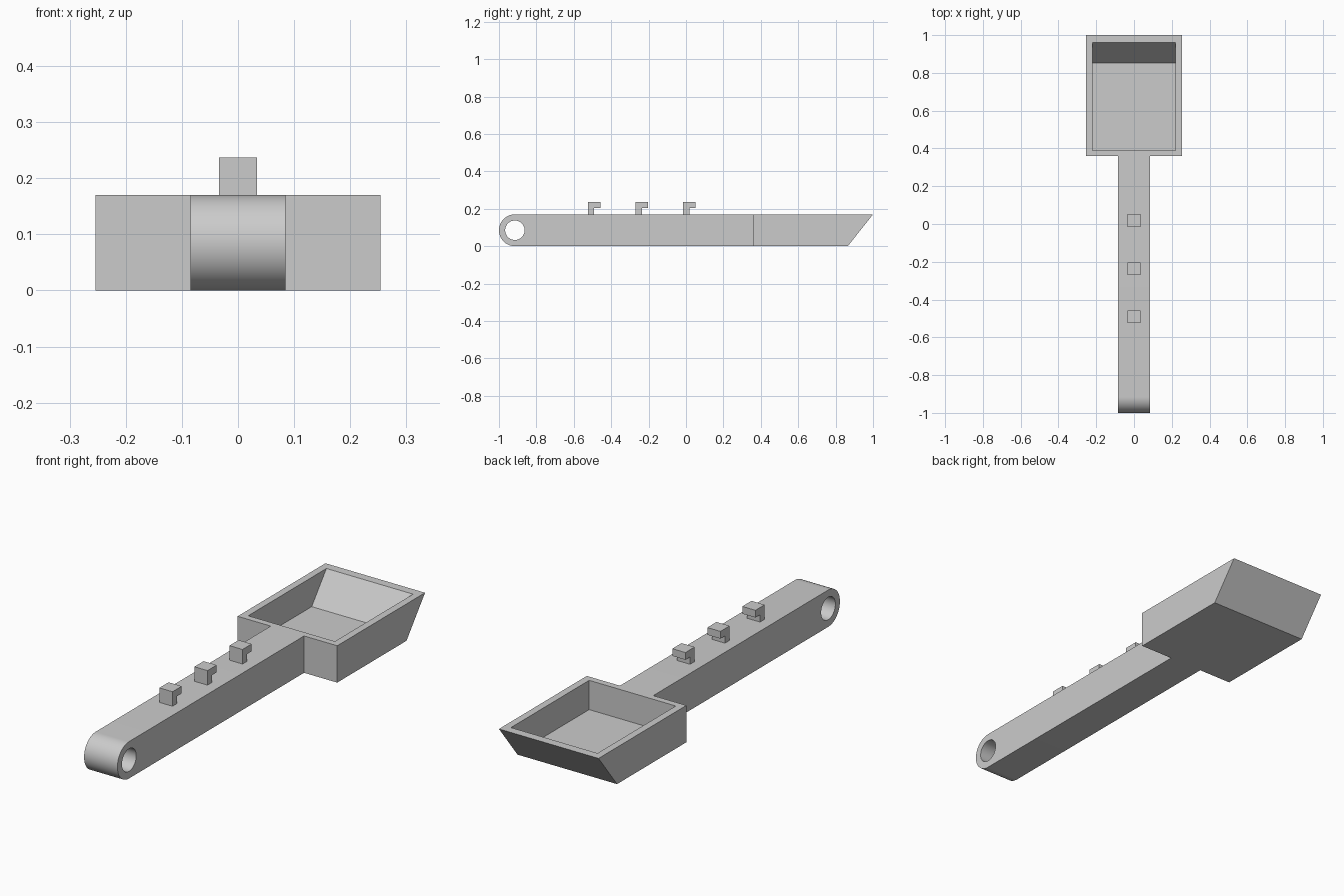
import bpy, bmesh
from math import sin, cos, pi, radians

if "Cube" in bpy.data.objects:
    bpy.data.objects.remove(bpy.data.objects["Cube"], do_unlink=True)

grey = bpy.data.materials.new("plain grey")
grey.use_nodes = True
colour = (0.6, 0.6, 0.6, 1)
grey.diffuse_color = colour
grey.node_tree.nodes["Principled BSDF"].inputs["Base Color"].default_value = colour


def prism(name, profile, half_width):
    """Extrude a (y, z) side profile symmetrically across x."""
    bm = bmesh.new()
    side = bm.faces.new([bm.verts.new((-half_width, y, z)) for y, z in profile])
    grown = bmesh.ops.extrude_face_region(bm, geom=[side])["geom"]
    moved = [v for v in grown if isinstance(v, bmesh.types.BMVert)]
    bmesh.ops.translate(bm, verts=moved, vec=(2 * half_width, 0, 0))
    bmesh.ops.recalc_face_normals(bm, faces=bm.faces)
    mesh = bpy.data.meshes.new(name)
    bm.to_mesh(mesh)
    bm.free()
    mesh.materials.append(grey)
    obj = bpy.data.objects.new(name, mesh)
    bpy.context.collection.objects.link(obj)
    return obj


def activate(obj):
    bpy.ops.object.select_all(action='DESELECT')
    obj.select_set(True)
    bpy.context.view_layer.objects.active = obj


def cut(obj, cutter):
    """Subtract the cutter and discard it."""
    mod = obj.modifiers.new("cut", 'BOOLEAN')
    mod.operation, mod.solver, mod.object = 'DIFFERENCE', 'EXACT', cutter
    activate(obj)
    bpy.ops.object.modifier_apply(modifier=mod.name)
    bpy.data.objects.remove(cutter, do_unlink=True)


def arc(cy, cz, radius, start, sweep, steps):
    return [(cy + radius * cos(start + sweep * i / steps),
             cz + radius * sin(start + sweep * i / steps)) for i in range(steps + 1)]


height = 0.17
radius = height / 2
pivot = -1 + radius
scoop_front = 0.36

# Arm with a rounded end and a pivot hole
arm = prism("arm", arc(pivot, radius, radius, pi / 2, pi, 32)
            + [(scoop_front, 0), (scoop_front, height)], radius)
cut(arm, prism("pivot_hole", arc(pivot, radius, 0.052, 0, 2 * pi, 48)[:-1], 0.2))
activate(arm)
bpy.ops.object.shade_smooth_by_angle(angle=radians(30))

# Scoop with a sloping back and a hollow that follows it
lean = 0.135 / height
floor, over = 0.035, 0.05
scoop = prism("scoop", [(scoop_front, 0), (1 - lean * height, 0),
                        (1, height), (scoop_front, height)], 0.254)
lip = 0.96
cut(scoop, prism("scoop_hollow", [(0.39, floor), (lip - lean * (height - floor), floor),
                                  (lip + lean * over, height + over),
                                  (0.39, height + over)], 0.221))

# Three hooks along the arm, opening towards the scoop
size = 0.067
for i, name in enumerate(("front_hook", "middle_hook", "rear_hook")):
    y = -0.525 + 0.255 * i
    top, mid = height + size, height + size / 2
    prism(name, [(y, height), (y + size / 2, height), (y + size / 2, mid),
                 (y + size, mid), (y + size, top), (y, top)], size / 2)
